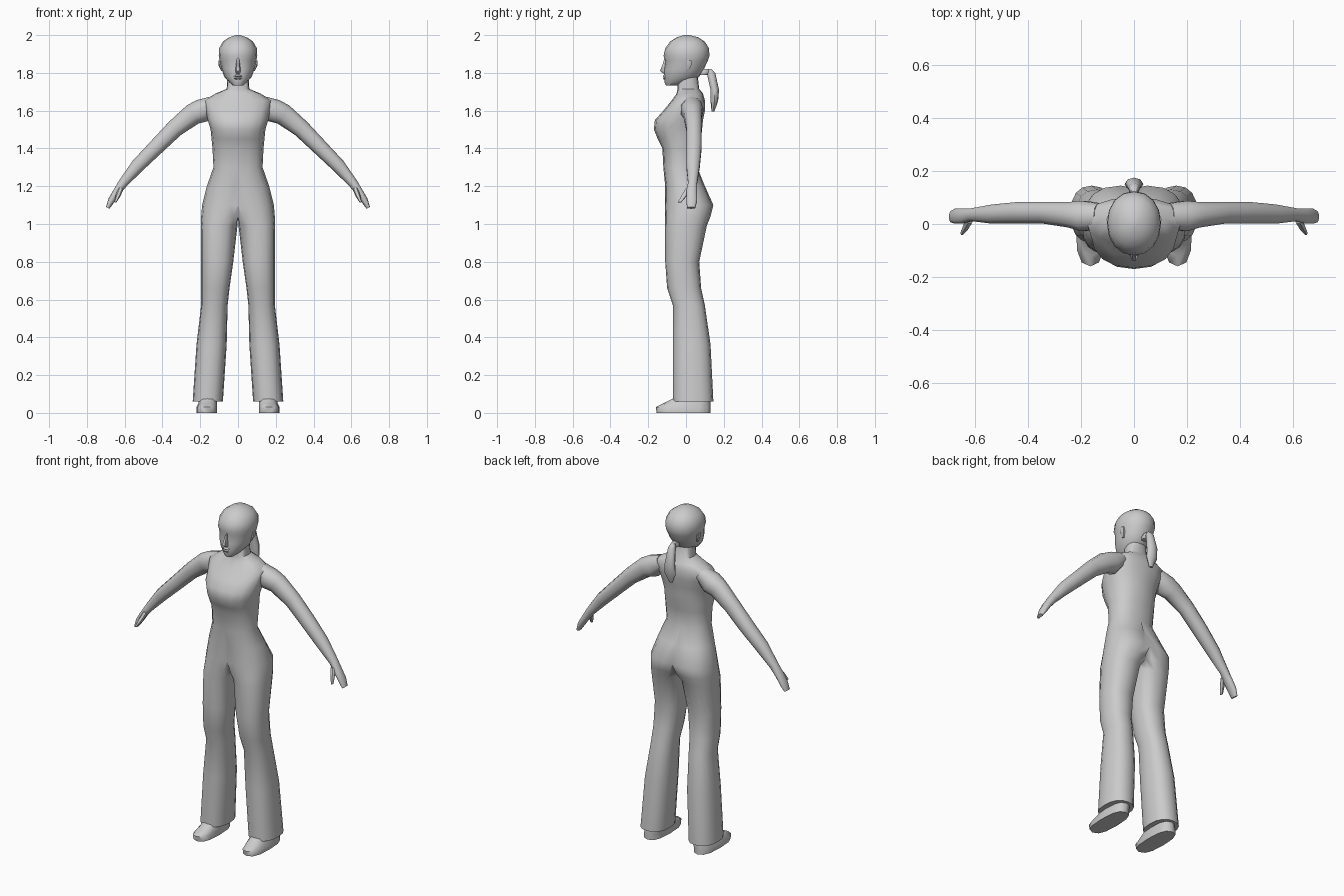
import bpy, bmesh, math
from mathutils import Matrix, Vector

cube = bpy.data.objects.get("Cube")
if cube:
    bpy.data.objects.remove(cube, do_unlink=True)

GREY = (.6, .6, .6, 1)
grey = bpy.data.materials.new("plain grey")
grey.use_nodes = True
grey.diffuse_color = GREY
grey.node_tree.nodes["Principled BSDF"].inputs["Base Color"].default_value = GREY


def ring(z, wide, front, back, side=0):
    """Cross-section: centre, half width and half depth."""
    centre = Vector((side, (front + back) / 2, z))
    return centre, wide, (back - front) / 2


def signed_power(value, exponent):
    return math.copysign(abs(value) ** exponent, value)


def ring_tilt(rings, index):
    """Angle that turns a ring square to the path through its neighbours."""
    before = rings[max(index - 1, 0)][0]
    after = rings[min(index + 1, len(rings) - 1)][0]
    along = after - before
    return math.atan2(along.x, along.z)


def loft(name, rings, sides=12, roundness=.9, mirror=False, half=False, follow=False):
    """Skin a row of cross-sections, capped at both ends."""
    bm = bmesh.new()
    loops = []
    for index, (centre, wide, deep) in enumerate(rings):
        tilt = ring_tilt(rings, index) if follow else 0
        turn = Matrix.Rotation(tilt, 3, "Y")
        loop = []
        for step in range(sides):
            angle = math.tau * step / sides
            across = wide * signed_power(math.cos(angle), roundness)
            depth = deep * signed_power(math.sin(angle), roundness)
            point = centre + turn @ Vector((across, depth, 0))
            if half and point.x < .002:
                point.x = 0
            loop.append(bm.verts.new(point))
        loops.append(loop)
    for low, high in zip(loops, loops[1:]):
        for step in range(sides):
            following = (step + 1) % sides
            bm.faces.new((low[step], low[following], high[following], high[step]))
    bm.faces.new(loops[0][::-1])
    bm.faces.new(loops[-1])
    bmesh.ops.recalc_face_normals(bm, faces=bm.faces[:])
    if half:
        # Open the centre plane so both halves weld together
        inner = [face for face in bm.faces if all(v.co.x < .001 for v in face.verts)]
        bmesh.ops.delete(bm, geom=inner, context="FACES")
    mesh = bpy.data.meshes.new(name)
    bm.to_mesh(mesh)
    bm.free()
    mesh.materials.append(grey)
    part = bpy.data.objects.new(name, mesh)
    bpy.context.collection.objects.link(part)
    bpy.ops.object.select_all(action="DESELECT")
    part.select_set(True)
    bpy.context.view_layer.objects.active = part
    bpy.ops.object.shade_smooth_by_angle(angle=math.radians(55))
    if mirror or half:
        part.modifiers.new("mirror", "MIRROR").use_clip = True


# Flared trousers, torso and neck in one skin
loft("body", [
    ring(z=.06, wide=.08, front=-.07, back=.145, side=.16),
    ring(z=.36, wide=.08, front=-.07, back=.13, side=.14),
    ring(z=.57, wide=.07, front=-.07, back=.1, side=.125),
    ring(z=.66, wide=.075, front=-.1, back=.08, side=.12),
    ring(z=.8, wide=.085, front=-.11, back=.07, side=.11),
    ring(z=.99, wide=.097, front=-.11, back=.11, side=.1),
    ring(z=1.04, wide=.12, front=-.11, back=.13, side=.075),
    ring(z=1.1, wide=.14, front=-.11, back=.145, side=.05),
    ring(z=1.2, wide=.15, front=-.11, back=.1, side=.015),
    ring(z=1.3, wide=.13, front=-.12, back=.06),
    ring(z=1.4, wide=.135, front=-.125, back=.07),
    ring(z=1.45, wide=.14, front=-.15, back=.08),
    ring(z=1.5, wide=.145, front=-.17, back=.085),
    ring(z=1.55, wide=.16, front=-.165, back=.09),
    ring(z=1.6, wide=.17, front=-.12, back=.1),
    ring(z=1.655, wide=.18, front=-.075, back=.1),
    ring(z=1.69, wide=.12, front=-.05, back=.09),
    ring(z=1.715, wide=.06, front=-.045, back=.07),
    ring(z=1.8, wide=.055, front=-.045, back=.06),
], sides=16, roundness=.85, half=True)

# Arms with flat hands
loft("arm_and_hand", [
    ring(side=.13, z=1.64, wide=.04, front=-.02, back=.08),
    ring(side=.19, z=1.6, wide=.063, front=-.03, back=.09),
    ring(side=.24, z=1.58, wide=.057, front=-.015, back=.085),
    ring(side=.335, z=1.505, wide=.047, front=0, back=.085),
    ring(side=.43, z=1.41, wide=.042, front=0, back=.085),
    ring(side=.53, z=1.31, wide=.037, front=0, back=.075),
    ring(side=.61, z=1.215, wide=.025, front=.01, back=.06),
    ring(side=.645, z=1.165, wide=.02, front=0, back=.06),
    ring(side=.67, z=1.125, wide=.018, front=0, back=.06),
    ring(side=.69, z=1.085, wide=.01, front=.005, back=.05),
], sides=10, mirror=True, follow=True)

loft("thumb", [
    ring(side=.62, z=1.19, wide=.014, front=0, back=.03),
    ring(side=.635, z=1.15, wide=.013, front=-.025, back=.005),
    ring(side=.65, z=1.115, wide=.006, front=-.043, back=-.025),
], sides=6, mirror=True, follow=True)

# Shoes
loft("shoe", [
    ring(z=0, wide=.055, front=-.155, back=.13, side=.165),
    ring(z=.03, wide=.055, front=-.16, back=.13, side=.165),
    ring(z=.05, wide=.05, front=-.12, back=.13, side=.16),
    ring(z=.08, wide=.047, front=-.06, back=.125, side=.16),
    ring(z=.14, wide=.04, front=-.04, back=.11, side=.16),
], roundness=.75, mirror=True)

# Head with brow, eye line and chin
loft("head", [
    ring(z=1.732, wide=.026, front=-.105, back=-.05),
    ring(z=1.75, wide=.046, front=-.114, back=.02),
    ring(z=1.78, wide=.073, front=-.115, back=.07),
    ring(z=1.82, wide=.087, front=-.116, back=.095),
    ring(z=1.865, wide=.097, front=-.11, back=.116),
    ring(z=1.89, wide=.102, front=-.119, back=.124),
    ring(z=1.93, wide=.1, front=-.11, back=.122),
    ring(z=1.965, wide=.08, front=-.085, back=.1),
    ring(z=1.988, wide=.048, front=-.05, back=.065),
    ring(z=2, wide=.012, front=-.01, back=.02),
], sides=16, roundness=.95)

loft("nose", [
    ring(z=1.797, wide=.01, front=-.122, back=-.1),
    ring(z=1.81, wide=.015, front=-.14, back=-.1),
    ring(z=1.845, wide=.01, front=-.125, back=-.1),
    ring(z=1.88, wide=.007, front=-.115, back=-.1),
], sides=6)

loft("lips", [
    ring(z=1.764, wide=.012, front=-.117, back=-.1),
    ring(z=1.772, wide=.022, front=-.122, back=-.1),
    ring(z=1.778, wide=.024, front=-.117, back=-.1),
    ring(z=1.784, wide=.02, front=-.123, back=-.1),
    ring(z=1.792, wide=.01, front=-.116, back=-.1),
], sides=8)

loft("ear", [
    ring(z=1.81, wide=.006, front=0, back=.015, side=.083),
    ring(z=1.84, wide=.01, front=0, back=.03, side=.093),
    ring(z=1.865, wide=.006, front=.005, back=.03, side=.098),
], sides=6, mirror=True)

# Tied-back hair
loft("hair_tie", [
    ring(z=1.79, wide=.014, front=.07, back=.115),
    ring(z=1.805, wide=.02, front=.07, back=.13),
    ring(z=1.82, wide=.014, front=.08, back=.125),
], sides=8)

loft("ponytail", [
    ring(z=1.82, wide=.012, front=.11, back=.135),
    ring(z=1.8, wide=.02, front=.11, back=.155),
    ring(z=1.71, wide=.032, front=.13, back=.175),
    ring(z=1.65, wide=.036, front=.13, back=.17),
    ring(z=1.595, wide=.012, front=.135, back=.15),
], sides=8)
